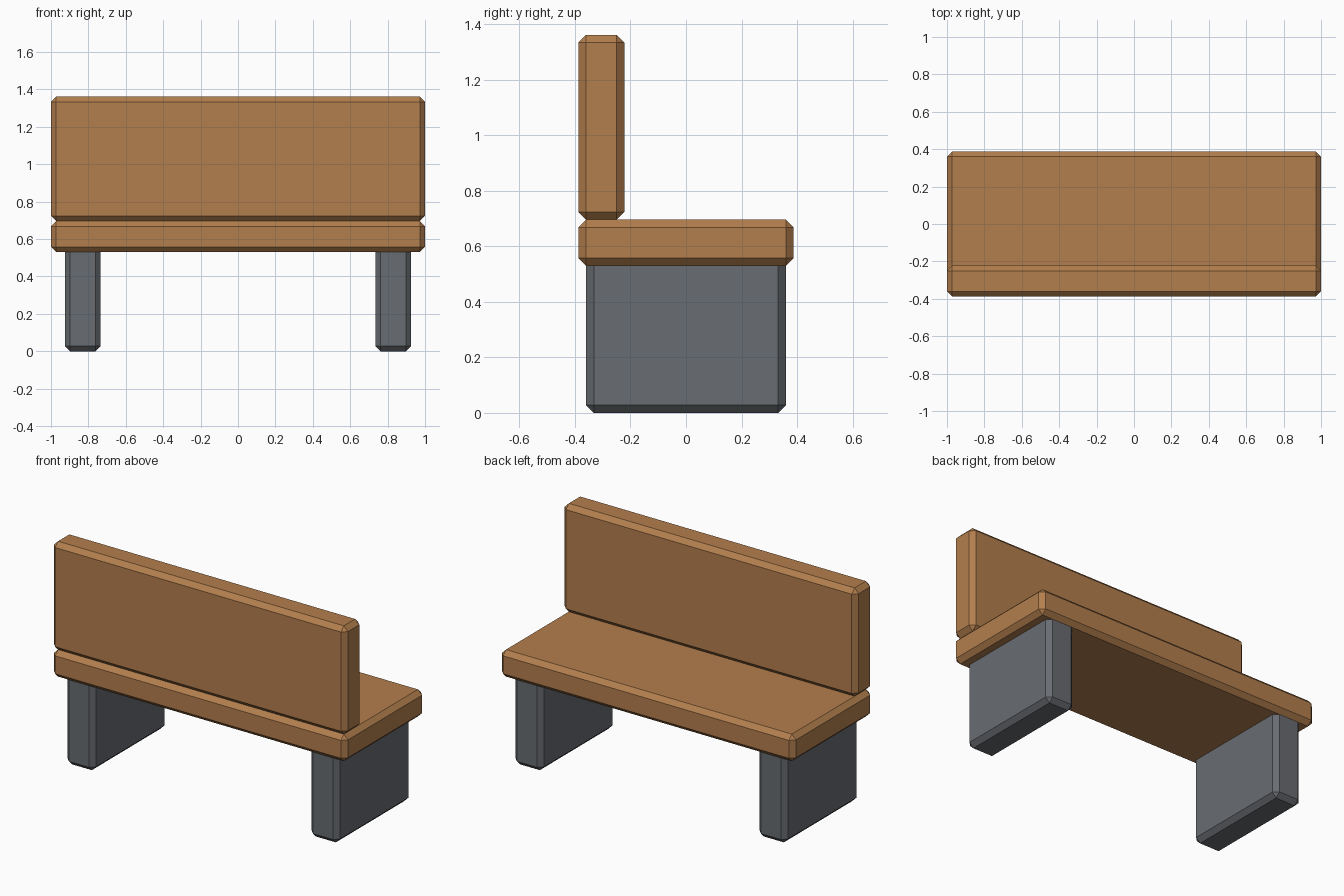
import bpy
import bmesh

if "Cube" in bpy.data.objects:
    bpy.data.objects.remove(bpy.data.objects["Cube"])


def material(name, color):
    mat = bpy.data.materials.new(name)
    mat.diffuse_color = (*color, 1)
    mat.use_nodes = True
    mat.node_tree.nodes["Principled BSDF"].inputs["Base Color"].default_value = mat.diffuse_color
    return mat


def chamfered_box(name, low, high, mat, chamfer=0.028):
    bm = bmesh.new()
    bmesh.ops.create_cube(bm, size=1)
    for v in bm.verts:
        v.co = [h if c > 0 else l for c, l, h in zip(v.co, low, high)]
    bmesh.ops.bevel(bm, geom=bm.edges[:], offset=chamfer, segments=1,
                    affect='EDGES')
    mesh = bpy.data.meshes.new(name)
    bm.to_mesh(mesh)
    bm.free()
    mesh.materials.append(mat)
    obj = bpy.data.objects.new(name, mesh)
    bpy.context.collection.objects.link(obj)
    return obj


wood = material("wood", (0.45, 0.21, 0.075))
stone = material("dark_grey", (0.14, 0.15, 0.165))

# Seat plank and upright backrest standing on its -y edge
chamfered_box("seat", (-1, -0.388, 0.53), (1, 0.388, 0.696), wood)
chamfered_box("backrest", (-1, -0.388, 0.696), (1, -0.222, 1.362), wood)

# Slab legs, tops sunk into the seat so their upper chamfer is hidden
for side, x in (("left", -0.83), ("right", 0.83)):
    chamfered_box(side + "_leg", (x - 0.096, -0.36, 0), (x + 0.096, 0.36, 0.56), stone)
